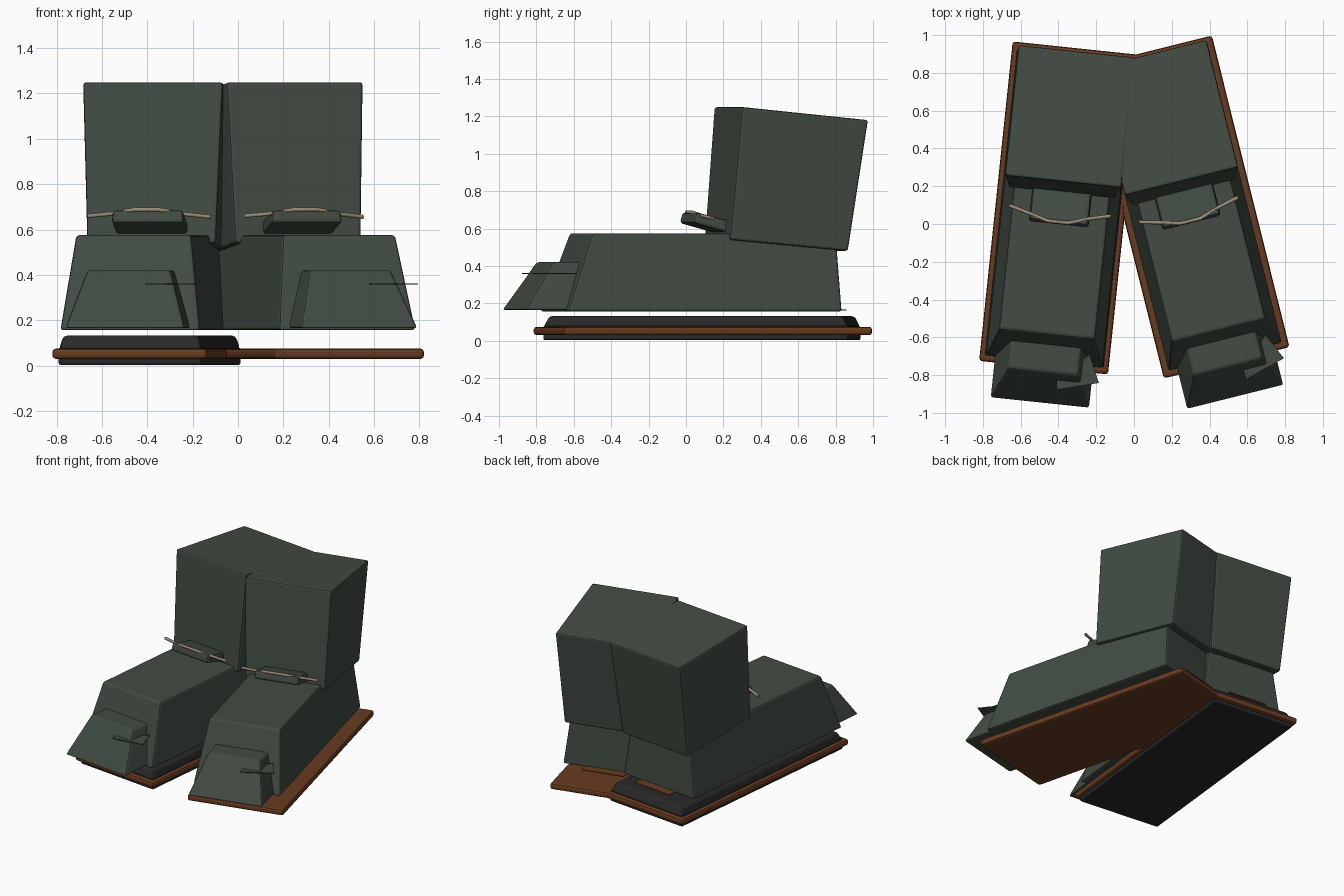
import bpy
import math

default = bpy.data.objects.get("Cube")
if default:
    bpy.data.objects.remove(default, do_unlink=True)


def material(name, rgb):
    mat = bpy.data.materials.new(name)
    mat.use_nodes = True
    mat.diffuse_color = (*rgb, 1)
    mat.node_tree.nodes["Principled BSDF"].inputs["Base Color"].default_value = (*rgb, 1)
    return mat


GREEN = material("dark green", (0.054, 0.072, 0.056))
BROWN = material("rust brown", (0.14, 0.044, 0.014))
BLACK = material("rubber black", (0.022, 0.022, 0.022))
BEIGE = material("lace beige", (0.32, 0.26, 0.19))


def place(obj, mat, spot, bevel=0.0):
    """Colour a part, set it on its boot's axis and round its edges."""
    x, y, turn = spot
    obj.location = (x, y, 0)
    obj.rotation_euler.z = math.radians(turn)
    obj.data.materials.append(mat)
    if bevel:
        mod = obj.modifiers.new("rounded edges", 'BEVEL')
        mod.width = bevel
        mod.segments = 2
        mod.limit_method = 'ANGLE'


def prism(name, outline, depth_axis_low, depth_axis_high, mat, spot, bevel):
    """Join two matching rings of points into a closed solid."""
    n = len(outline)
    verts = list(depth_axis_low) + list(depth_axis_high)
    faces = [tuple(range(n))[::-1], tuple(range(n, 2 * n))]
    faces += [(i, (i + 1) % n, (i + 1) % n + n, i + n) for i in range(n)]
    mesh = bpy.data.meshes.new(name)
    mesh.from_pydata(verts, [], faces)
    mesh.update()
    obj = bpy.data.objects.new(name, mesh)
    bpy.context.collection.objects.link(obj)
    place(obj, mat, spot, bevel)
    return obj


def block(name, low, high, low_half, high_half, mat, spot, bevel=0.012):
    """Six-sided block: (front y, z), (back y, z) of its bottom and top."""
    def ring(ends, half):
        (fy, fz), (by, bz) = ends
        return [(-half, fy, fz), (half, fy, fz), (half, by, bz), (-half, by, bz)]
    bottom, top = ring(low, low_half), ring(high, high_half)
    return prism(name, bottom, bottom, top, mat, spot, bevel)


def lace(name, spot):
    curve = bpy.data.curves.new(name, 'CURVE')
    curve.dimensions = '3D'
    curve.bevel_depth = 0.01
    curve.bevel_resolution = 1
    curve.use_fill_caps = True
    path = [(-0.27, -0.015, 0.66), (-0.16, -0.045, 0.67), (-0.06, -0.075, 0.688),
            (0.05, -0.075, 0.688), (0.16, -0.04, 0.668), (0.27, -0.015, 0.656)]
    spline = curve.splines.new('POLY')
    spline.points.add(len(path) - 1)
    for point, co in zip(spline.points, path):
        point.co = (*co, 1)
    obj = bpy.data.objects.new(name, curve)
    bpy.context.collection.objects.link(obj)
    place(obj, BEIGE, spot)


def boot(side, spot):
    # welt board under the boot
    block(side + "_welt", [(-0.85, 0.03), (0.85, 0.03)], [(-0.85, 0.075), (0.85, 0.075)],
          0.343, 0.343, BROWN, spot, 0.015)
    # foot shell and toe cap
    block(side + "_foot", [(-0.82, 0.157), (0.69, 0.157)], [(-0.67, 0.575), (0.67, 0.575)],
          0.31, 0.255, GREEN, spot)
    block(side + "_toe_cap", [(-1.04, 0.165), (-0.7, 0.165)], [(-0.87, 0.42), (-0.66, 0.42)],
          0.265, 0.185, GREEN, spot)
    # ankle cuff, leaning back
    block(side + "_cuff", [(0.08, 0.54), (0.73, 0.48)], [(0.14, 1.25), (0.835, 1.18)],
          0.285, 0.31, GREEN, spot)
    # raised tongue and lace
    block(side + "_tongue", [(-0.09, 0.63), (0.2, 0.55)], [(-0.075, 0.688), (0.2, 0.62)],
          0.16, 0.155, GREEN, spot, 0.015)
    lace(side + "_lace", spot)
    # heel tab showing behind the shell
    block(side + "_heel_tab", [(0.3, 0.162), (0.755, 0.162)], [(0.3, 0.168), (0.755, 0.168)],
          0.15, 0.15, BROWN, spot, 0)
    # thin fin beside the toe
    fin = [(0.08, -0.96), (0.3, -0.9), (0.235, -0.755), (0.075, -0.9)]
    prism(side + "_toe_fin", fin, [(*p, 0.357) for p in fin],
          [(*p, 0.363) for p in fin], GREEN, spot, 0)


right_spot = (-0.39, 0.085, -6)
left_spot = (0.285, 0.09, 14)
boot("right", right_spot)
boot("left", left_spot)

# rubber sole, fitted to the right boot only
block("right_sole", [(-0.82, 0.003), (0.82, 0.003)], [(-0.82, 0.08), (0.82, 0.08)],
      0.318, 0.318, BLACK, right_spot, 0.01)
block("right_sole_top", [(-0.82, 0.07), (0.82, 0.07)], [(-0.79, 0.132), (0.79, 0.132)],
      0.318, 0.3, BLACK, right_spot, 0.015)
